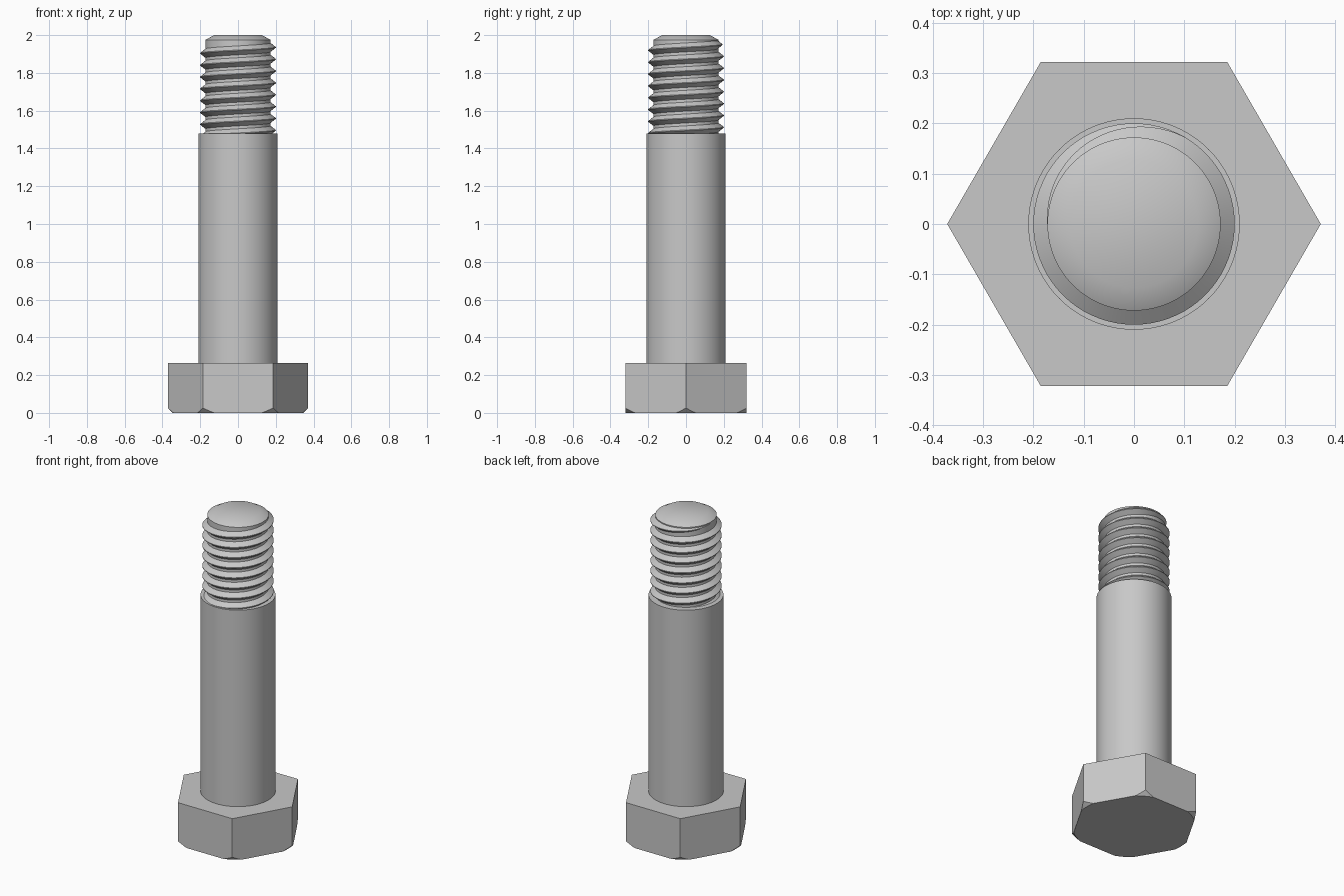
import bpy
import bmesh
from math import pi, cos, sin, tan, radians

if "Cube" in bpy.data.objects:
    bpy.data.objects.remove(bpy.data.objects["Cube"])

HEAD_TOP, SHANK_TOP, TIP_TOP = 0.265, 1.48, 2.0
CORE_R, CREST_R, PITCH = 0.172, 0.2, 0.0627
SEGMENTS = 96

# One plain steel colour
steel = bpy.data.materials.new("grey steel")
steel.use_nodes = True
colour = (0.58, 0.58, 0.58, 1)
steel.diffuse_color = colour
steel.node_tree.nodes["Principled BSDF"].inputs["Base Color"].default_value = colour


def finish(name, bm):
    """Turn a bmesh into a named, smooth-shaded object with sharp edges kept."""
    bmesh.ops.recalc_face_normals(bm, faces=bm.faces)
    mesh = bpy.data.meshes.new(name)
    bm.to_mesh(mesh)
    bm.free()
    mesh.materials.append(steel)
    obj = bpy.data.objects.new(name, mesh)
    bpy.context.collection.objects.link(obj)
    bpy.ops.object.select_all(action='DESELECT')
    obj.select_set(True)
    bpy.context.view_layer.objects.active = obj
    bpy.ops.object.shade_smooth_by_angle(angle=radians(30))
    return obj


def lathe(name, profile, sides=SEGMENTS):
    """Stack capped rings given as (radius, height)."""
    bm = bmesh.new()
    rings = [[bm.verts.new((r * cos(2 * pi * i / sides), r * sin(2 * pi * i / sides), z))
              for i in range(sides)] for r, z in profile]
    for low, high in zip(rings, rings[1:]):
        for i in range(sides):
            j = (i + 1) % sides
            bm.faces.new((low[i], low[j], high[j], high[i]))
    bm.faces.new(rings[0][::-1])
    bm.faces.new(rings[-1])
    return finish(name, bm)


# Hexagonal head, its lower corners trimmed by a cone
head = lathe("hex_head", [(0.371, 0), (0.371, HEAD_TOP)], sides=6)
cutter = lathe("corner_cutter", [(0.325, -0.02), (0.345, 0), (0.645, 0.3)], sides=192)
cutter.hide_render = True
trim = head.modifiers.new("corner_trim", 'BOOLEAN')
trim.operation = 'INTERSECT'
trim.solver = 'EXACT'
trim.object = cutter
bpy.context.view_layer.objects.active = head
bpy.ops.object.modifier_apply(modifier=trim.name)
bpy.data.objects.remove(cutter)
bpy.ops.object.select_all(action='DESELECT')
head.select_set(True)
bpy.ops.object.shade_smooth_by_angle(angle=radians(20))

# Plain shank and the threaded core with its chamfered tip
lathe("shank", [(0.21, HEAD_TOP - 0.01), (0.21, SHANK_TOP)])
lathe("threaded_core", [(CORE_R, SHANK_TOP - 0.05), (CORE_R, 1.975), (0.127, TIP_TOP)])

# Right-hand helical thread, fading into the core over its last third of a turn
bm = bmesh.new()
steps = 72
turns = 8
start_z = 1.935 - turns * PITCH
fade_from, fade_to = turns + 1 / 6, turns + 1 / 2
previous = None
for k in range(int(fade_to * steps) + 1):
    t = k / steps
    a, z = 2 * pi * t, start_z + PITCH * t
    fade = min(1, max(0.02, (fade_to - t) / (fade_to - fade_from)))
    crest = CORE_R + (CREST_R - CORE_R) * fade
    half = 0.003 + 0.023 * fade
    section = [(CORE_R - 0.003, -half), (crest, -0.002), (crest, 0.002), (CORE_R - 0.003, half)]
    ring = [bm.verts.new((r * cos(a), r * sin(a), z + dz)) for r, dz in section]
    if previous:
        for i in range(4):
            j = (i + 1) % 4
            bm.faces.new((previous[i], previous[j], ring[j], ring[i]))
    else:
        bm.faces.new(ring)
    previous = ring
bm.faces.new(previous[::-1])
finish("thread", bm)
